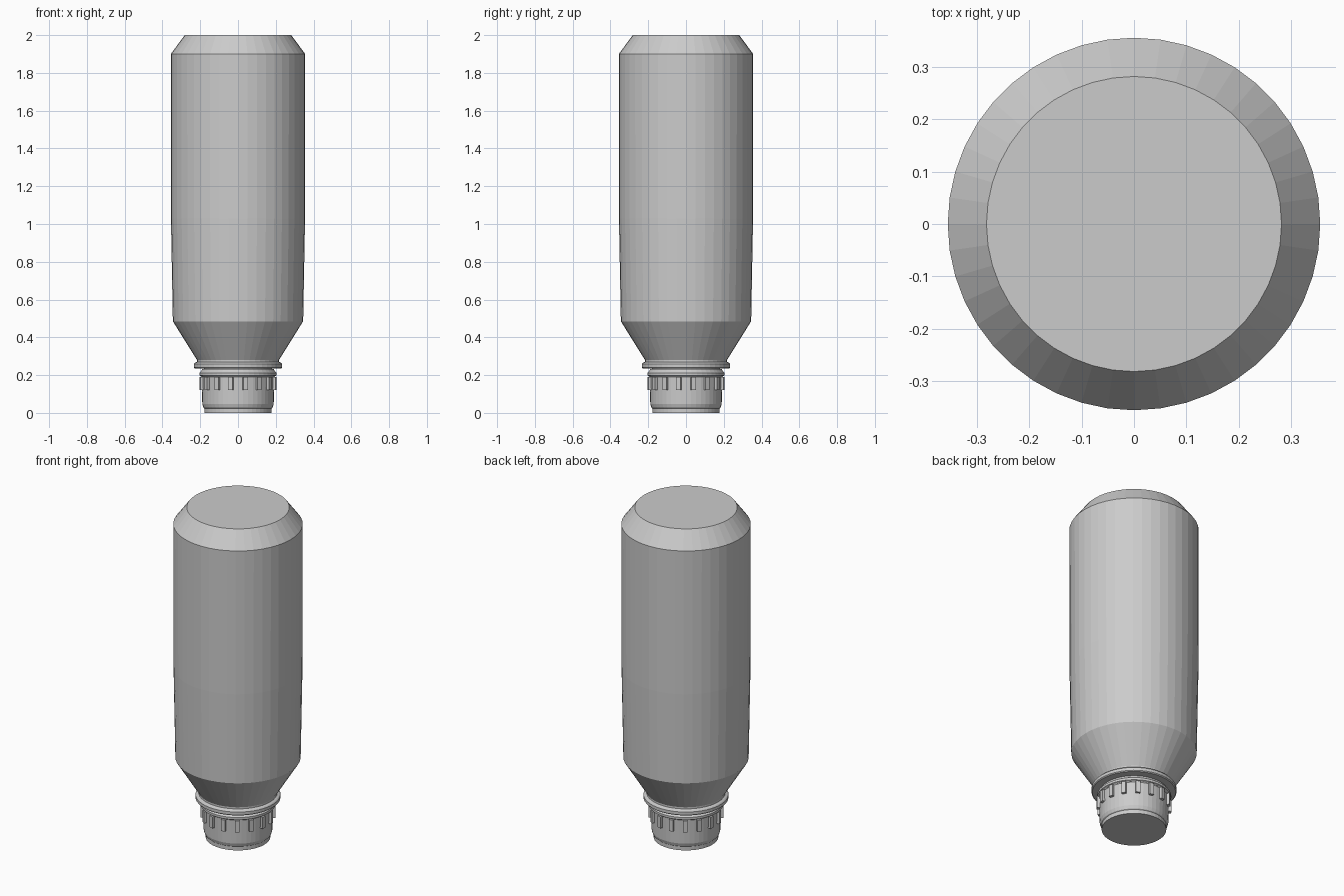
import bpy, bmesh, math
from mathutils import Matrix

if "Cube" in bpy.data.objects:
    bpy.data.objects.remove(bpy.data.objects["Cube"])

SIDES = 44


def lathe(name, profile):
    """Closed solid of revolution from (radius, z) points, bottom to top."""
    bm = bmesh.new()
    rings = []
    for r, z in profile:
        rings.append([bm.verts.new((r * math.cos(2 * math.pi * i / SIDES),
                                    r * math.sin(2 * math.pi * i / SIDES), z))
                      for i in range(SIDES)])
    for a, b in zip(rings, rings[1:]):
        for i in range(SIDES):
            j = (i + 1) % SIDES
            bm.faces.new((a[i], a[j], b[j], b[i]))
    bm.faces.new(rings[0][::-1])
    bm.faces.new(rings[-1])
    return finish(name, bm)


def finish(name, bm):
    mesh = bpy.data.meshes.new(name)
    bm.to_mesh(mesh)
    bm.free()
    obj = bpy.data.objects.new(name, mesh)
    bpy.context.collection.objects.link(obj)
    return obj


# Inverted bottle: neck, transfer collar, shoulder, body and bevelled base
lathe("bottle_body", [
    (0.180, 0.19), (0.180, 0.236), (0.229, 0.236), (0.234, 0.241),
    (0.234, 0.259), (0.229, 0.265), (0.217, 0.270), (0.217, 0.280),
    (0.345, 0.485), (0.355, 1.03), (0.356, 1.90), (0.282, 2.00)])

# Tamper ring between the cap and the collar
lathe("tamper_ring", [
    (0.196, 0.194), (0.205, 0.198), (0.205, 0.212), (0.196, 0.220),
    (0.190, 0.232)])

# Screw cap with a stepped end
lathe("cap", [
    (0.178, 0.0), (0.178, 0.024), (0.183, 0.028), (0.189, 0.046),
    (0.192, 0.190), (0.196, 0.195)])

# Grip ribs around the cap
bm = bmesh.new()
for k in range(16):
    spin = Matrix.Rotation(math.radians(11.25 + 22.5 * k), 4, 'Z')
    place = Matrix.Translation((0.195, 0, 0.156))
    size = Matrix.Diagonal((0.022, 0.025, 0.070, 1))
    bmesh.ops.create_cube(bm, size=1, matrix=spin @ place @ size)
finish("cap_ribs", bm)
